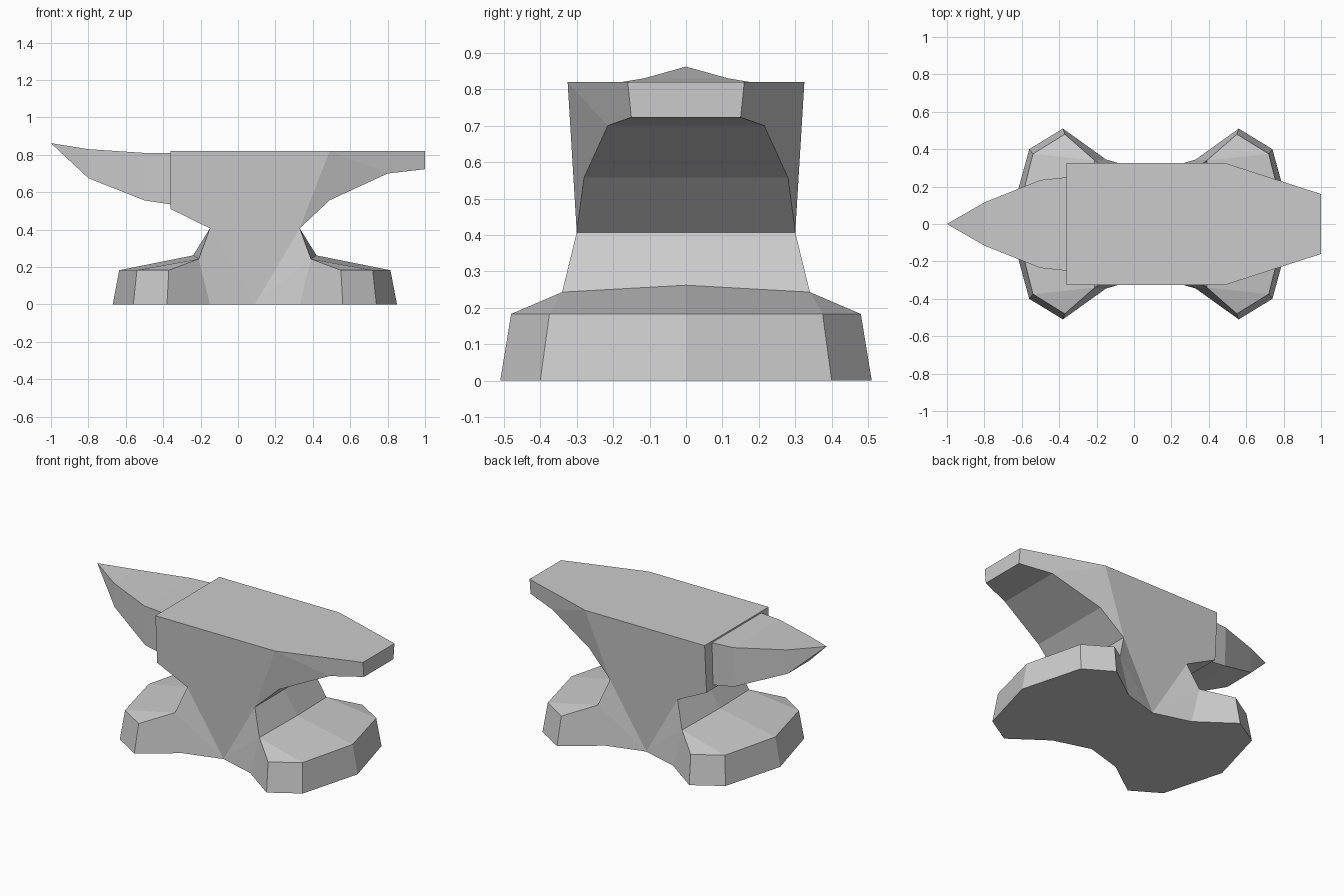
import bpy
import bmesh
from mathutils import Matrix, Vector

if "Cube" in bpy.data.objects:
    bpy.data.objects.remove(bpy.data.objects["Cube"], do_unlink=True)

steel = bpy.data.materials.new("light_grey_steel")
steel.use_nodes = True
colour = (0.6, 0.6, 0.6, 1)
steel.diffuse_color = colour
steel.node_tree.nodes["Principled BSDF"].inputs["Base Color"].default_value = colour


def faceted_part(name, points, faces, axes, centre_x=0.0):
    """Build one side from named corners, then mirror it.
    A capital letter means the same corner moved onto the y = 0 plane."""
    bm = bmesh.new()
    verts = {}
    for key, (x, y, z) in points.items():
        verts[key] = bm.verts.new((x, y, z))
        verts[key.upper()] = bm.verts.new((x, 0, z)) if y else verts[key]
    for word in faces.split():
        bm.faces.new([verts[k] for k in word])
    bmesh.ops.delete(bm, geom=[v for v in bm.verts if not v.link_faces], context='VERTS')
    for axis in axes:
        flip = Matrix.Scale(-1, 4, Vector(axis))
        copy = bmesh.ops.duplicate(bm, geom=bm.verts[:] + bm.edges[:] + bm.faces[:])
        new_verts = [g for g in copy["geom"] if isinstance(g, bmesh.types.BMVert)]
        bmesh.ops.transform(bm, matrix=flip, verts=new_verts)
        bmesh.ops.remove_doubles(bm, verts=bm.verts[:], dist=0.0005)
    bmesh.ops.recalc_face_normals(bm, faces=bm.faces[:])
    mesh = bpy.data.meshes.new(name)
    bm.to_mesh(mesh)
    bm.free()
    mesh.materials.append(steel)
    obj = bpy.data.objects.new(name, mesh)
    obj.location.x = centre_x
    bpy.context.collection.objects.link(obj)
    return obj


X, Y = (1, 0, 0), (0, 1, 0)

# Four-footed base rising to the narrow waist, one quarter mirrored twice
faceted_part("base", {
    "c": (0, .275, 0), "b": (-.24, .345, 0), "o": (-.47, .51, 0),
    "k": (-.65, .40, 0), "e": (-.76, 0, 0),
    "p": (-.46, .48, .183), "q": (-.63, .375, .183), "f": (-.725, 0, .183),
    "s": (-.30, .34, .243), "r": (-.33, 0, .262),
    "w": (-.24, .30, .407), "m": (0, .30, .407),
}, "ekqf kopq obsp qps fqsr rswW cbs csw cwm WwmM Ccboke", (X, Y), 0.09)

# Body with flat working face and tapering heel
faceted_part("body", {
    "a": (-.36, .325, .82), "b": (.49, .325, .82), "c": (1, .16, .82),
    "d": (-.36, .306, .51), "e": (-.15, .30, .407), "f": (.33, .30, .407),
    "g": (.49, .28, .557), "h": (.80, .215, .70), "i": (1, .15, .723),
}, "abcCA adDA deED efFE fgGF ghHG hiIH icCI adea abfe bgf bhg bcih"
   .replace("adea", "ade").replace("abfe", "abe bfe"), (Y,))

# Horn with flat top, upswept to a point
faceted_part("horn", {
    "a": (-.36, .25, .81), "b": (-.5, .235, .81), "c": (-.8, .115, .83),
    "t": (-1, 0, .862),
    "d": (-.36, .24, .535), "e": (-.5, .228, .556), "f": (-.8, .11, .675),
}, "abBA bcCB ctC abed bcfe ctf deED efFE ftF adDA", (Y,))
